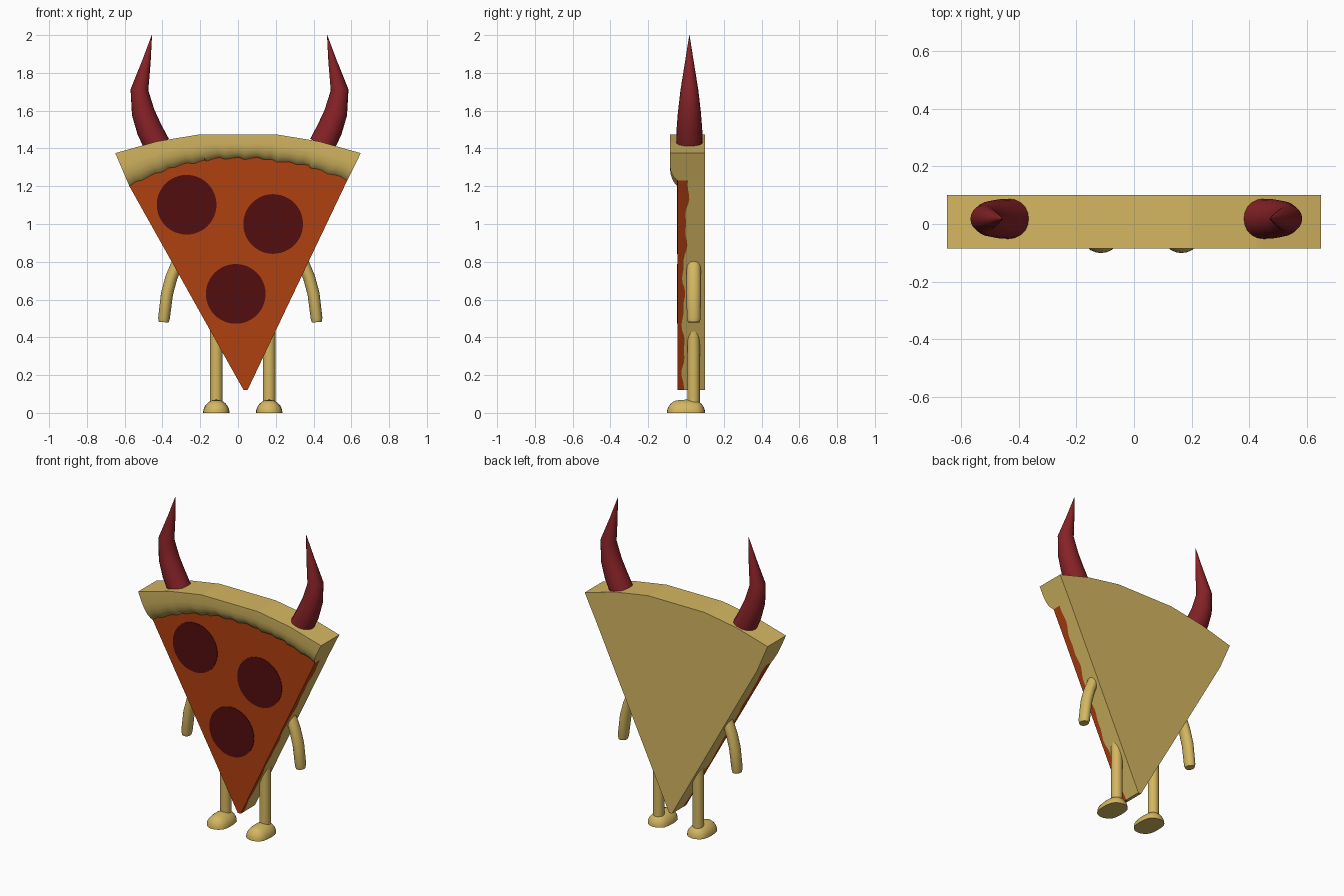
import bpy, bmesh, math
from mathutils import Vector

if "Cube" in bpy.data.objects:
    bpy.data.objects.remove(bpy.data.objects["Cube"])


def material(name, rgb):
    m = bpy.data.materials.new(name)
    m.diffuse_color = (*rgb, 1)
    m.use_nodes = True
    m.node_tree.nodes["Principled BSDF"].inputs["Base Color"].default_value = m.diffuse_color
    return m


TAN = material("crust tan", (0.66, 0.47, 0.12))
SAUCE = material("sauce orange", (0.43, 0.052, 0.005))
MEAT = material("pepperoni maroon", (0.088, 0.004, 0.005))
HORN = material("horn red", (0.24, 0.016, 0.02))


def finish(bm, name, mats, angle=35):
    bmesh.ops.recalc_face_normals(bm, faces=bm.faces[:])
    me = bpy.data.meshes.new(name)
    bm.to_mesh(me)
    bm.free()
    for m in mats:
        me.materials.append(m)
    ob = bpy.data.objects.new(name, me)
    bpy.context.collection.objects.link(ob)
    bpy.ops.object.select_all(action='DESELECT')
    ob.select_set(True)
    bpy.context.view_layer.objects.active = ob
    bpy.ops.object.shade_smooth_by_angle(angle=math.radians(angle))
    return ob


def lerp_path(pts, x):
    """Height of a polyline at x."""
    for (x0, z0), (x1, z1) in zip(pts, pts[1:]):
        if x <= x1 + 1e-6:
            return z0 + (z1 - z0) * (x - x0) / (x1 - x0)
    return pts[-1][1]


def tube(name, path, y, mat, squash=1.0, n=20):
    """Tapered tube along (x, z, radius) points lying in the plane y."""
    bm = bmesh.new()
    rings = []
    for i, (x, z, r) in enumerate(path):
        a, b = path[max(i - 1, 0)], path[min(i + 1, len(path) - 1)]
        t = Vector((b[0] - a[0], 0, b[1] - a[1])).normalized()
        side = Vector((t.z, 0, -t.x))
        rings.append([bm.verts.new(Vector((x, y, z)) + side * r * math.cos(k * math.tau / n)
                      + Vector((0, r * squash * math.sin(k * math.tau / n), 0))) for k in range(n)])
    for p, q in zip(rings, rings[1:]):
        for k in range(n):
            bm.faces.new((p[k], p[(k + 1) % n], q[(k + 1) % n], q[k]))
    bm.faces.new(rings[0])
    bm.faces.new(rings[-1])
    return finish(bm, name, [mat], 50)


# Crust and slice outlines in the front view
OUTER = [(-0.65, 1.375), (-0.43, 1.437), (-0.2, 1.475), (0.2, 1.475), (0.43, 1.437), (0.65, 1.375)]
INNER = [(-0.575, 1.2), (-0.4, 1.285), (-0.2, 1.335), (0, 1.352), (0.2, 1.338), (0.4, 1.3), (0.578, 1.23)]
BACK, FRONT = 0.1, -0.045
N = 39
outer = sorted(OUTER[1:-1] + [(x, lerp_path(OUTER, x)) for x in
               [-0.65 + 1.3 * i / (N - 5) for i in range(N - 4)]])
inner = []
for i in range(N):
    s = (outer[i][0] + 0.65) / 1.3
    x = -0.575 + 1.153 * s
    wave = 0.006 * math.sin(i * 2.1) + 0.004 * math.sin(i * 0.9)
    inner.append((x, lerp_path(INNER, x) + (wave if 0 < i < N - 1 else 0)))

# Crust: rounded lip swept along the arc
PROFILE = [(0, BACK), (0, -0.086), (0.4, -0.086), (0.62, -0.082), (0.8, -0.072), (0.93, -0.058),
           (1, FRONT), (1, BACK)]
bm = bmesh.new()
secs = [[bm.verts.new((o[0] + (i[0] - o[0]) * f, y, o[1] + (i[1] - o[1]) * f)) for f, y in PROFILE]
        for o, i in zip(outer, inner)]
for p, q in zip(secs, secs[1:]):
    for k in range(len(p)):
        j = (k + 1) % len(p)
        bm.faces.new((p[k], p[j], q[j], q[k]))
bm.faces.new(secs[0])
bm.faces.new(secs[-1])
finish(bm, "crust", [TAN])

# Slice: dough with sauce on the front, dripping in waves over the cut sides
STEPS = 45
left = [(-0.575 + 0.605 * i / STEPS, 1.2 - 1.08 * i / STEPS) for i in range(STEPS + 1)]
right = [(0.05 + 0.528 * i / STEPS, 0.12 + 1.11 * i / STEPS) for i in range(STEPS + 1)]
outline = left + right + inner[-2:0:-1]
bm = bmesh.new()
cols = []
for x, z in outline:
    drip = -0.014 + 0.022 * max(0, min(1, (z - 0.7) / 0.4))
    drip += 0.007 * math.sin(z * 23) + 0.004 * math.sin(z * 51 + x)
    cols.append([bm.verts.new((x, y, z)) for y in (FRONT, drip, BACK)])
for p, q in zip(cols, cols[1:] + cols[:1]):
    bm.faces.new((p[0], p[1], q[1], q[0])).material_index = 1
    bm.faces.new((p[1], p[2], q[2], q[1]))
bm.faces.new([c[0] for c in cols]).material_index = 1
bm.faces.new([c[2] for c in cols])
finish(bm, "pizza_slice", [TAN, SAUCE])

# Pepperoni: thin plates
for i, (x, z) in enumerate([(-0.272, 1.102), (0.186, 1.0), (-0.012, 0.63)]):
    bm = bmesh.new()
    bmesh.ops.create_cone(bm, cap_ends=True, segments=48, radius1=0.158, radius2=0.158, depth=0.006)
    for v in bm.verts:
        v.co = Vector((v.co.x + x, v.co.z + FRONT, v.co.y + z))
    finish(bm, f"pepperoni_{i + 1}", [MEAT])

# Paired limbs and horns, mirrored about each part's own middle
HORN_PATH = [(0.437, 1.42, 0.07), (0.477, 1.5, 0.068), (0.51, 1.59, 0.061), (0.53, 1.71, 0.047),
             (0.493, 1.86, 0.023), (0.464, 2.0, 0.0008)]
ARM_PATH = [(0.29, 0.86, 0.03), (0.335, 0.79, 0.031), (0.365, 0.715, 0.032), (0.388, 0.63, 0.032),
            (0.404, 0.5, 0.031), (0.405, 0.48, 0.026)]
for side, s in (("left", -1), ("right", 1)):
    place = lambda path, mid: [(mid + s * x, z, r) for x, z, r in path]
    tube(f"{side}_horn", place(HORN_PATH, 0.008), 0.018, HORN)
    tube(f"{side}_arm", place(ARM_PATH, 0.012), 0.041, TAN, 1.18)
    tube(f"{side}_leg", place([(0.14, 0.04, 0.033), (0.14, 0.45, 0.033)], 0.025), 0.04, TAN)

    # Foot: stretched half dome
    bm = bmesh.new()
    bmesh.ops.create_uvsphere(bm, u_segments=24, v_segments=16, radius=0.07)
    bmesh.ops.bisect_plane(bm, geom=bm.verts[:] + bm.edges[:] + bm.faces[:], plane_co=(0, 0, 0),
                           plane_no=(0, 0, -1), clear_outer=True)
    bmesh.ops.holes_fill(bm, edges=[e for e in bm.edges if e.is_boundary])
    for v in bm.verts:
        v.co.y += 0.031 * max(-1, min(1, v.co.y / 0.03))
        v.co.x += 0.025 + s * 0.14
    finish(bm, f"{side}_foot", [TAN])
